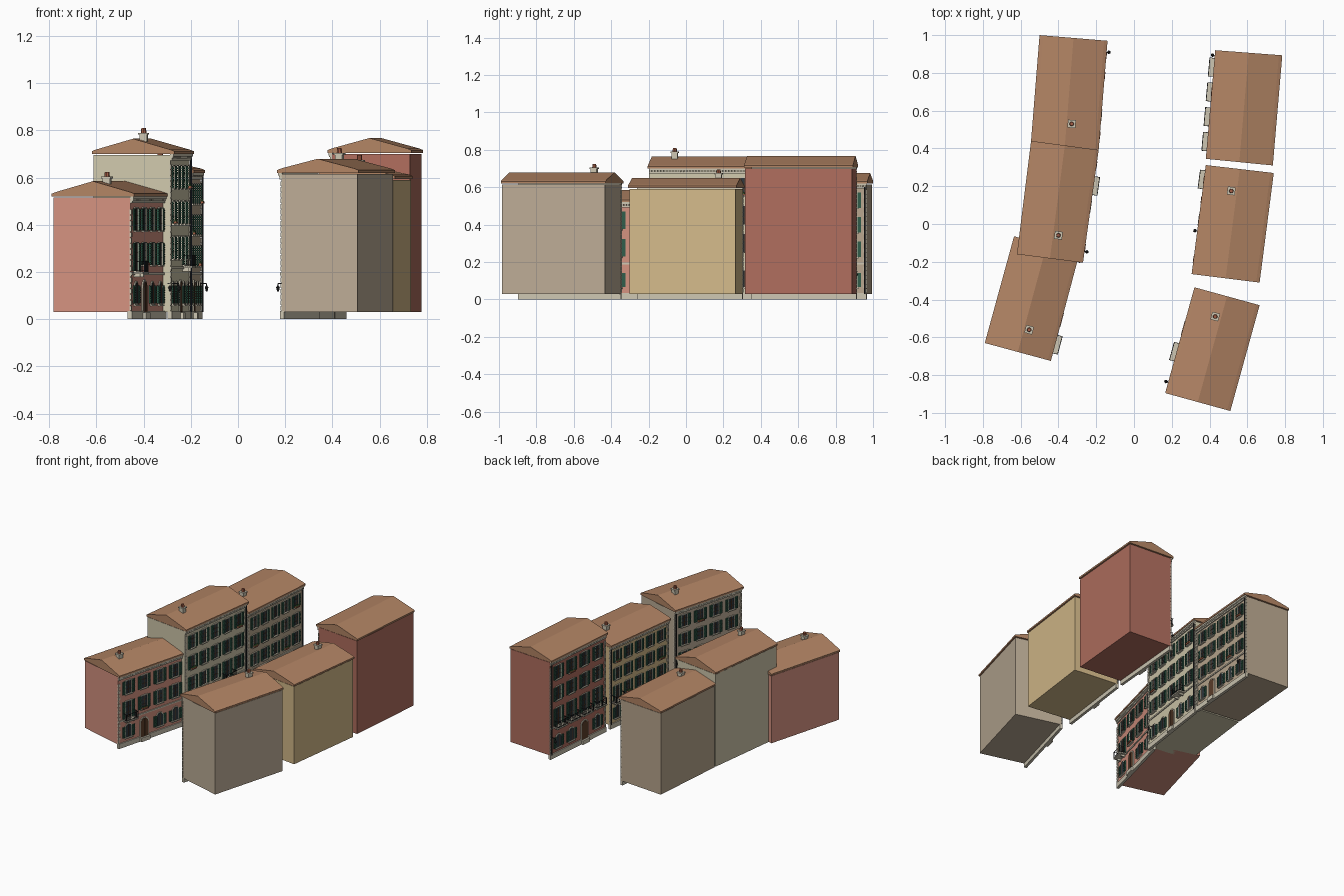
import bpy, bmesh, math
from mathutils import Vector, Matrix

if "Cube" in bpy.data.objects:
    bpy.data.objects.remove(bpy.data.objects["Cube"])


def mat(name, r, g, b):
    m = bpy.data.materials.new(name)
    m.diffuse_color = [((c / 255 + 0.055) / 1.055) ** 2.4 for c in (r, g, b)] + [1]
    m.use_nodes = True
    m.node_tree.nodes["Principled BSDF"].inputs["Base Color"].default_value = m.diffuse_color
    return m


STONE = mat("stone", 205, 198, 178)
GREEN = mat("shutter_green", 48, 92, 74)
GLASS = mat("glass", 48, 56, 62)
IRON = mat("iron", 38, 38, 40)
WOOD = mat("wood", 92, 62, 42)
TILE = mat("roof_tile", 178, 132, 100)
POT = mat("chimney_pot", 165, 95, 70)
LEAF = mat("leaf", 70, 110, 60)


class Part:
    """One named object gathered from many simple solids in facade space:
    s runs along the facade, n points out to the street, z is up."""
    def __init__(self, name, material, frame):
        self.bm, self.name, self.material, self.frame = bmesh.new(), name, material, frame

    def prism(self, loop_a, loop_b):
        a = [self.bm.verts.new(p) for p in loop_a]
        b = [self.bm.verts.new(p) for p in loop_b]
        k = len(a)
        self.bm.faces.new(a)
        self.bm.faces.new(b[::-1])
        for i in range(k):
            self.bm.faces.new((a[i], b[i], b[(i + 1) % k], a[(i + 1) % k]))

    def box(self, s0, s1, n0, n1, z0, z1):
        q = [(s0, n0), (s1, n0), (s1, n1), (s0, n1)]
        self.prism([(s, n, z0) for s, n in q], [(s, n, z1) for s, n in q])

    def tube(self, s, n, r0, r1, z0, z1, k=8):
        ring = [(math.cos(i * math.tau / k), math.sin(i * math.tau / k)) for i in range(k)]
        self.prism([(s + r0 * c, n + r0 * d, z0) for c, d in ring],
                   [(s + r1 * c, n + r1 * d, z1) for c, d in ring])

    def arch(self, s, w, z0, z1, n0, n1):
        r = w / 2
        pts = [(s - r, z0), (s + r, z0)] + [
            (s + r * math.cos(t * math.pi / 10), z1 - r + r * math.sin(t * math.pi / 10)) for t in range(11)]
        self.prism([(x, n0, z) for x, z in pts], [(x, n1, z) for x, z in pts])

    def finish(self):
        if not self.bm.verts:
            return
        self.bm.transform(self.frame)
        bmesh.ops.recalc_face_normals(self.bm, faces=self.bm.faces)
        me = bpy.data.meshes.new(self.name)
        self.bm.to_mesh(me)
        self.bm.free()
        me.materials.append(self.material)
        bpy.context.collection.objects.link(bpy.data.objects.new(self.name, me))


def building(tag, colour, quad, top, ridge, ground, floors, cols, door, balconies, chimney, chim_top, lantern):
    # quad: roof corners; facade start, facade end, back end, back start
    A, B, C, D = [Vector((x, y, 0)) for x, y in quad]
    s = (B - A).normalized()
    n = Vector((s.y, -s.x, 0))
    if n.dot(A - D) < 0:
        n = -n
    o = A - n * 0.018
    frame = Matrix((s, n, Vector((0, 0, 1)))).transposed().to_4x4()
    frame.translation = o
    inv = frame.inverted()
    L = (B - A).length
    a, b, c, d = [inv @ p for p in (A, B, C, D)]
    P = {}
    for key, m in dict(walls=mat(tag + "_plaster", *colour), roof=TILE, plinth=STONE, cornice=STONE,
                       surrounds=STONE, panes=GLASS, glazing_bars=WOOD, shutters=GREEN, door=WOOD, balcony=STONE,
                       railing=IRON, lantern=IRON, downpipe=IRON, chimney=STONE,
                       chimney_pot=POT, window_box=POT, plants=LEAF).items():
        P[key] = Part(tag + "_" + key, m, frame)

    # walls
    e = 0.006
    base = [(e, 0), (L - e, 0), (c.x - e, c.y + e), (d.x + e, d.y + e)]
    P["walls"].prism([(x, y, 0.03) for x, y in base], [(x, y, top) for x, y in base])

    # roof with flat eaves and a central ridge
    prof = [(0, 0.005), (0, 0.017), (0.05, 0.024), (0.5, ridge - top), (0.95, 0.024), (1, 0.017), (1, 0.005)]
    ends = [[tuple(p.lerp(q, t) + Vector((0, 0, top + h))) for t, h in prof] for p, q in ((a, d), (b, c))]
    P["roof"].prism(*ends)

    # plinth, string courses, cornice, dentils, corner stones
    P["plinth"].box(e, L - e, -0.012, 0.007, 0, 0.035)
    P["cornice"].box(e, L - e, -0.002, 0.008, top - 0.022, top - 0.012)
    P["cornice"].box(e, L - e, -0.002, 0.014, top - 0.006, top + 0.006)
    k = int(L / 0.016)
    for i in range(k):
        x = e + (i + 0.5) * (L - 2 * e) / k
        P["cornice"].box(x - 0.004, x + 0.004, -0.002, 0.012, top - 0.013, top - 0.005)
    P["cornice"].box(e, L - e, -0.002, 0.006, ground - 0.012, ground - 0.002)
    for i in range(int((top - 0.06) / 0.024)):
        w = 0.022 if i % 2 else 0.014
        for x0, x1 in ((e - 0.002, w), (L - w, L - e + 0.002)):
            P["surrounds"].box(x0, x1, -0.003, 0.004, 0.036 + i * 0.024, 0.056 + i * 0.024)

    def shutters(x, w, z0, z1):
        sw = w * 0.5
        for x0 in (x - w / 2 - sw - 0.004, x + w / 2 + 0.004):
            P["shutters"].box(x0, x0 + sw, 0.002, 0.007, z0, z1)
            m = int((z1 - z0) / 0.01)
            for j in range(m):
                z = z0 + 0.004 + j * (z1 - z0 - 0.006) / m
                P["shutters"].box(x0 + 0.003, x0 + sw - 0.003, 0.006, 0.010, z, z + 0.005)

    def window(x, w, z0, z1):
        f = 0.005
        for x0 in (x - w / 2 - f, x + w / 2):
            P["surrounds"].box(x0, x0 + f, -0.002, 0.006, z0, z1)
        P["surrounds"].box(x - w / 2 - f, x + w / 2 + f, -0.002, 0.007, z1, z1 + f)
        P["surrounds"].box(x - w / 2 - 0.01, x + w / 2 + 0.01, -0.002, 0.012, z0 - 0.007, z0)
        P["panes"].box(x - w / 2, x + w / 2, -0.002, 0.001, z0, z1)
        P["glazing_bars"].box(x - 0.0015, x + 0.0015, 0, 0.003, z0, z1)
        for t in (0.33, 0.66):
            z = z0 + t * (z1 - z0)
            P["glazing_bars"].box(x - w / 2, x + w / 2, 0, 0.003, z - 0.001, z + 0.001)

    def balcony(x, z):
        h, out, r = 0.05, 0.045, 0.044
        P["balcony"].box(x - h, x + h, -0.002, out, z - 0.008, z)
        for q in (-0.6, 0.6):
            P["balcony"].box(x + q * h - 0.005, x + q * h + 0.005, -0.002, 0.028, z - 0.022, z - 0.008)
        R = P["railing"]
        for zz in (z + 0.004, z + r):
            R.box(x - h, x + h, out - 0.004, out - 0.001, zz, zz + 0.003)
            for q in (x - h, x + h - 0.003):
                R.box(q, q + 0.003, 0, out - 0.001, zz, zz + 0.003)
        for i in range(13):
            q = x - h + 0.001 + i * (2 * h - 0.003) / 12
            R.box(q, q + 0.0015, out - 0.003, out - 0.0015, z, z + r)
        for i in range(1, 5):
            for q in (x - h + 0.001, x + h - 0.002):
                R.box(q, q + 0.0015, i * 0.009, i * 0.009 + 0.0015, z, z + r)

    # windows floor by floor, with the ground floor door
    pitch = (top - 0.02 - ground) / floors
    cw = (L - 0.05) / cols
    w = cw * 0.36
    for i in range(cols):
        x = 0.025 + (i + 0.5) * cw
        if i == door:
            P["surrounds"].arch(x, w + 0.028, 0.03, 0.168, -0.002, 0.006)
            P["door"].arch(x, w + 0.014, 0.03, 0.16, 0, 0.008)
            P["door"].box(x - 0.001, x + 0.001, 0.007, 0.010, 0.035, 0.155)
            P["plinth"].box(x - w * 0.8, x + w * 0.8, -0.002, 0.02, 0, 0.028)
        else:
            P["surrounds"].arch(x, w + 0.012, 0.06, 0.162, -0.002, 0.005)
            P["panes"].arch(x, w, 0.066, 0.156, 0, 0.006)
            P["glazing_bars"].box(x - 0.0015, x + 0.0015, 0.004, 0.008, 0.066, 0.156)
            P["surrounds"].box(x - w / 2 - 0.01, x + w / 2 + 0.01, -0.002, 0.012, 0.056, 0.063)
            shutters(x, w, 0.066, 0.142)
        for f in range(floors):
            z = ground + f * pitch
            has = f == 0 and i in balconies
            z0, z1 = z + (0.004 if has else pitch * 0.2), z + pitch * 0.83
            window(x, w, z0, z1)
            shutters(x, w, z0, z1)
            if has:
                balcony(x, z)
            elif (i * 3 + f * 2 + cols) % 7 == 0:
                P["window_box"].box(x - w / 2, x + w / 2, 0.006, 0.02, z0, z0 + 0.01)
                for j in range(4):
                    P["plants"].tube(x + (j - 1.5) * w / 4, 0.013, 0.006, 0.002, z0 + 0.009, z0 + 0.02, 6)

    # downpipe and wall lantern
    P["downpipe"].tube(L - 0.016, 0.008, 0.004, 0.004, 0.03, top)
    K = P["lantern"]
    K.box(lantern - 0.0015, lantern + 0.0015, 0, 0.03, 0.15, 0.153)
    K.box(lantern - 0.0015, lantern + 0.0015, 0.028, 0.031, 0.14, 0.152)
    K.tube(lantern, 0.03, 0.004, 0.008, 0.118, 0.134, 6)
    K.tube(lantern, 0.03, 0.01, 0.002, 0.134, 0.143, 6)

    # chimney
    if chimney:
        q = inv @ Vector((*chimney, 0))
        for r, z0, z1 in ((0.016, ridge - 0.03, chim_top - 0.028), (0.021, chim_top - 0.028, chim_top - 0.02)):
            P["chimney"].box(q.x - r, q.x + r, q.y - r, q.y + r, z0, z1)
        P["chimney_pot"].tube(q.x, q.y, 0.012, 0.01, chim_top - 0.02, chim_top)
    for p in P.values():
        p.finish()


# left row, front to back
building("left_front_house", (212, 146, 128), [(-0.44, -0.725), (-0.29, -0.16), (-0.635, -0.065), (-0.79, -0.63)],
         0.515, 0.585, 0.2, 2, 4, 1, (0,), (-0.555, -0.56), 0.625, 0.55)
building("left_middle_house", (208, 200, 172), [(-0.27, -0.205), (-0.187, 0.392), (-0.545, 0.44), (-0.62, -0.16)],
         0.695, 0.765, 0.225, 3, 5, 2, (3,), (-0.40, -0.06), 0.81, 0.06)
building("left_back_house", (184, 166, 142), [(-0.187, 0.392), (-0.14, 0.97), (-0.5, 1.0), (-0.545, 0.44)],
         0.615, 0.675, 0.2, 3, 5, 1, (), (-0.33, 0.53), 0.715, 0.52)
# right row, front to back
building("right_front_house", (188, 172, 150), [(0.165, -0.895), (0.32, -0.335), (0.665, -0.43), (0.51, -0.99)],
         0.615, 0.68, 0.2, 3, 4, 2, (1,), (0.43, -0.49), 0.725, 0.06)
building("right_middle_house", (212, 186, 138), [(0.305, -0.265), (0.38, 0.312), (0.74, 0.27), (0.665, -0.31)],
         0.59, 0.65, 0.19, 3, 5, 2, (4,), (0.515, 0.175), 0.695, 0.23)
building("right_back_house", (176, 110, 94), [(0.38, 0.345), (0.43, 0.92), (0.785, 0.893), (0.735, 0.31)],
         0.70, 0.768, 0.225, 3, 4, 1, (0, 1, 2, 3), None, 0, 0.55)
